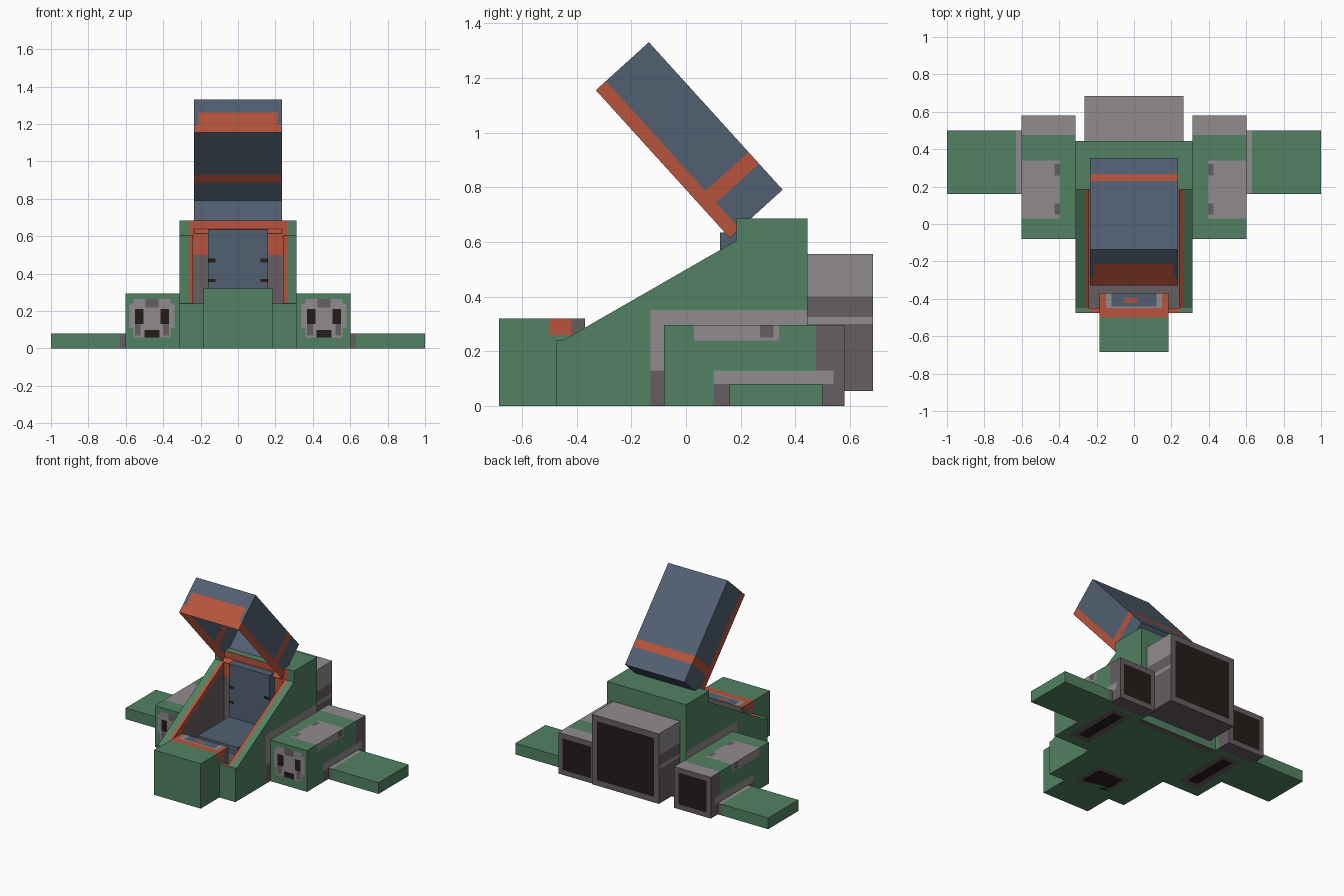
import bpy, bmesh, math
from mathutils import Matrix, Vector

if "Cube" in bpy.data.objects:
    bpy.data.objects.remove(bpy.data.objects["Cube"])


def material(name, rgb):
    def lin(c):
        c /= 255
        return ((c + 0.055) / 1.055) ** 2.4 if c > 0.04 else c / 12.92
    m = bpy.data.materials.new(name)
    m.diffuse_color = (*[lin(c) for c in rgb], 1)
    m.use_nodes = True
    m.node_tree.nodes["Principled BSDF"].inputs["Base Color"].default_value = m.diffuse_color
    return m


NAMES = ["green", "light_grey", "dark_grey", "orange", "blue", "black"]
RGB = [(82, 130, 98), (145, 140, 141), (103, 94, 98), (182, 83, 60), (82, 96, 114), (36, 28, 27)]
MATS = [material(n, c) for n, c in zip(NAMES, RGB)]
GREEN, LIGHT, DARK, ORANGE, BLUE, BLACK = range(6)
AXES = {"+x": (1, 0, 0), "-x": (-1, 0, 0), "+y": (0, 1, 0), "-y": (0, -1, 0), "+z": (0, 0, 1), "-z": (0, 0, -1)}
ANY = (-9, 9)


def cut(bm, co, no):
    bmesh.ops.bisect_plane(bm, geom=bm.verts[:] + bm.edges[:] + bm.faces[:], dist=1e-5,
                           plane_co=co, plane_no=no)


def paint(bm, regions):
    """Cut the mesh along each region's bounds, then colour the faces inside it.
    Region: (side or None, x range, y range, z range, colour); later ones win."""
    for _, *rs, _c in regions:
        for i, r in enumerate(rs):
            for v in r:
                if abs(v) < 9:
                    co, no = Vector(), Vector()
                    co[i], no[i] = v, 1
                    cut(bm, co, no)
    bm.normal_update()
    for side, *rs, colour in regions:
        for f in bm.faces:
            c = f.calc_center_median()
            if side and f.normal.dot(Vector(AXES[side])) < 0.4:
                continue
            if all(r[0] - 1e-4 <= c[i] <= r[1] + 1e-4 for i, r in enumerate(rs)):
                f.material_index = colour


def finish(name, bm, mirror=False):
    me = bpy.data.meshes.new(name)
    bm.to_mesh(me)
    bm.free()
    for m in MATS:
        me.materials.append(m)
    ob = bpy.data.objects.new(name, me)
    bpy.context.collection.objects.link(ob)
    if mirror:
        mod = ob.modifiers.new("mirror", "MIRROR")
        mod.use_mirror_merge = False
    return ob


def box_mesh(x, y, z):
    bm = bmesh.new()
    size = [r[1] - r[0] for r in (x, y, z)]
    mid = [(r[1] + r[0]) / 2 for r in (x, y, z)]
    bmesh.ops.create_cube(bm, size=1, matrix=Matrix.Translation(mid) @ Matrix.Diagonal((*size, 1)))
    return bm


def box(name, x, y, z, colour, regions=(), mirror=False):
    bm = box_mesh(x, y, z)
    paint(bm, [(None, ANY, ANY, ANY, colour), *regions])
    return finish(name, bm, mirror)


def prism(points, x0, x1):
    bm = bmesh.new()
    face = bm.faces.new([bm.verts.new((x0, y, z)) for y, z in points])
    ext = bmesh.ops.extrude_face_region(bm, geom=[face])
    bmesh.ops.translate(bm, vec=(x1 - x0, 0, 0),
                        verts=[v for v in ext["geom"] if isinstance(v, bmesh.types.BMVert)])
    bmesh.ops.recalc_face_normals(bm, faces=bm.faces[:])
    return bm


# Hull side walls with sloping orange cockpit rim
bm = prism([(-.475, 0), (-.475, .24), (-.45, .24), (.185, .605), (.185, .685), (.445, .685), (.445, 0)], .24, .312)
slope = Vector((0, -.365, .635)).normalized()
cut(bm, Vector((0, -.45, .24)) - slope * .035, slope)
paint(bm, [
    ("+x", ANY, (-.13, 9), (-9, .35), LIGHT),
    ("+x", ANY, (-.13, -.08), (-9, .13), DARK),
    ("-x", ANY, (-.45, .185), ANY, DARK),
    ("-y", (0, .262), (-.46, .3), ANY, ORANGE),
    ("-z", ANY, (.4, 9), ANY, DARK)])
for f in bm.faces:
    c = f.calc_center_median()
    if f.normal.x < -.9 and (c - Vector((0, -.45, .24))).dot(slope) > -.035:
        f.material_index = ORANGE
finish("hull_side_walls", bm, True)

# Hull middle: front lip, cockpit floor and rear bulkhead
bm = prism([(-.475, 0), (-.475, .24), (-.45, .24), (-.45, .1), (.185, .1), (.185, .685), (.445, .685), (.445, 0)], -.24, .24)
paint(bm, [
    ("+z", ANY, (-.45, .185), (0, .15), DARK),
    ("-y", ANY, (.1, .2), (.1, .5), DARK),
    ("-y", ANY, (.1, .2), (.5, 9), ORANGE),
    ("+z", ANY, (-.475, -.45), (.2, .3), ORANGE),
    ("-z", ANY, (.4, 9), ANY, DARK),
    ("-z", (-.13, .13), (-.45, -.2), ANY, DARK),
    ("-z", (-.1, .1), (-.42, -.23), ANY, BLACK)])
finish("hull_middle", bm)

# Nose with dashboard on its rear end
box("nose", (-.185, .185), (-.685, -.37), (0, .32), GREEN, [
    ("+z", ANY, (-.5, -.37), ANY, ORANGE),
    ("+z", (-.15, .15), (-.45, -.37), ANY, LIGHT),
    ("+z", (-.12, .12), (-.44, -.37), ANY, BLUE),
    ("+z", (-.05, .02), (-.42, -.395), ANY, ORANGE),
    ("+x", ANY, (-.5, -.42), (.26, 9), ORANGE),
    ("-x", ANY, (-.5, -.42), (.26, 9), ORANGE),
    ("+x", ANY, (-.42, -.37), ANY, DARK),
    ("-x", ANY, (-.42, -.37), ANY, DARK),
    ("+y", ANY, ANY, ANY, DARK)])

# Seat with dark strap marks
marks = [("-y", s, ANY, z, BLACK) for s in ((-.16, -.12), (.12, .16)) for z in ((.355, .372), (.46, .48))]
box("seat_back", (-.16, .16), (.125, .185), (.2, .635), BLUE, marks)
box("seat_cushion", (-.16, .16), (-.23, .125), (.2, .255), BLUE)

# Open canopy shell, tilted up at its hinge
bm = box_mesh((-.235, .235), (0, .729), (0, .262))
bm.normal_update()
bmesh.ops.delete(bm, geom=[f for f in bm.faces if f.normal.z < -.9], context="FACES")
paint(bm, [
    (None, ANY, ANY, ANY, BLUE),
    (None, ANY, (.543, .6), ANY, ORANGE),
    ("+x", ANY, ANY, (0, .05), ORANGE),
    ("-x", ANY, ANY, (0, .05), ORANGE),
    ("-y", ANY, (-1, .01), (0, .06), ORANGE),
    ("-y", (-.21, .21), (-1, .01), (0, .157), ORANGE),
    ("+y", ANY, (.72, 1), (0, .05), ORANGE)])
bm.transform(Matrix.Translation((0, -.33, 1.155)) @ Matrix.Rotation(math.radians(-47.8), 4, "X"))
finish("canopy", bm)

# Main rear engine
box("main_engine", (-.265, .265), (.445, .685), (.055, .555), DARK, [
    (None, ANY, ANY, (.4, .555), LIGHT),
    ("+x", ANY, (.445, .685), (.3, .325), LIGHT),
    ("-x", ANY, (.445, .685), (.3, .325), LIGHT),
    ("+y", ANY, ANY, ANY, DARK),
    ("+y", (-.225, .225), ANY, (.095, .515), BLACK)])

# Side engine pods with intake, nozzle, panels and belly vent
box("engine_pod", (.312, .602), (-.08, .58), (0, .295), GREEN, [
    (None, ANY, (.475, .58), ANY, DARK),
    ("+z", ANY, (.475, .58), ANY, LIGHT),
    ("+z", (.395, .602), (.03, .34), ANY, LIGHT),
    ("+z", (.395, .425), (.05, .11), ANY, DARK),
    ("+z", (.395, .425), (.26, .32), ANY, DARK),
    ("+x", ANY, (.03, .34), (.24, .295), LIGHT),
    ("+x", ANY, (.27, .32), (.25, .295), DARK),
    ("+x", ANY, (.1, .54), (.08, .13), LIGHT),
    ("+x", ANY, (.1, .16), (0, .08), DARK),
    ("-y", (.36, .56), ANY, (.06, .265), LIGHT),
    ("-y", (.34, .58), ANY, (.11, .24), LIGHT),
    ("-y", (.37, .4), ANY, (.07, .13), DARK),
    ("-y", (.52, .55), ANY, (.07, .13), DARK),
    ("-y", (.425, .495), ANY, (.22, .265), DARK),
    ("-y", (.37, .415), ANY, (.13, .21), BLACK),
    ("-y", (.505, .55), ANY, (.13, .21), BLACK),
    ("-y", (.42, .5), ANY, (.06, .1), BLACK),
    ("+y", (.345, .57), ANY, (.035, .26), BLACK),
    ("-z", (.38, .54), (.0, .43), ANY, DARK),
    ("-z", (.42, .5), (.04, .39), ANY, BLACK)], True)

# Stub wings with grey root strip
box("wing", (.602, 1), (.16, .5), (0, .08), GREEN, [
    ("+z", (.6, .63), ANY, ANY, LIGHT),
    ("-y", (.6, .63), ANY, ANY, DARK),
    ("+y", (.6, .63), ANY, ANY, DARK)], True)
